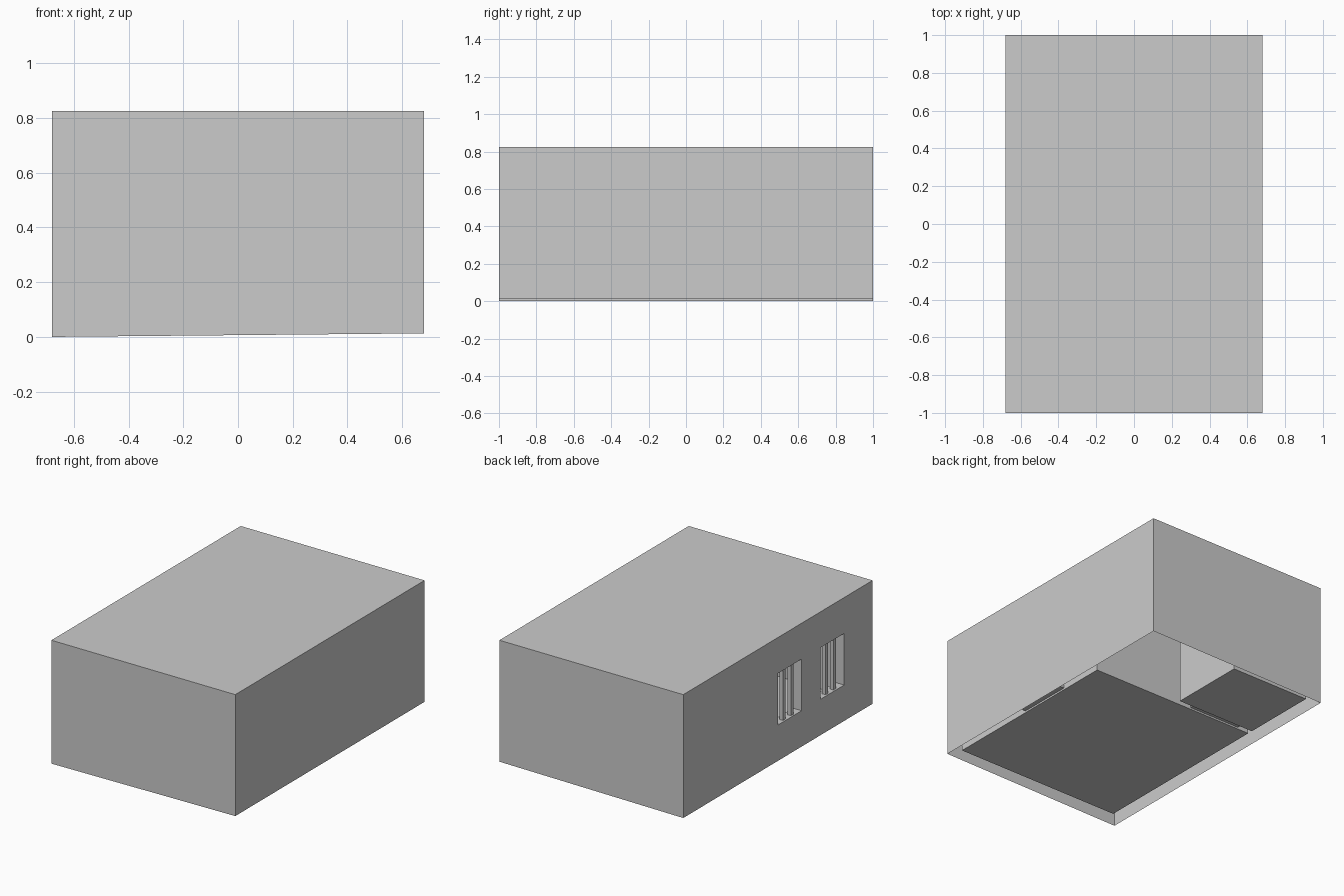
import bpy
import bmesh

cube = bpy.data.objects.get("Cube")
if cube:
    bpy.data.objects.remove(cube, do_unlink=True)

# Single plain wall colour
grey = bpy.data.materials.new("plain_grey")
grey.use_nodes = True
colour = (0.6, 0.6, 0.6, 1)
grey.diffuse_color = colour
grey.node_tree.nodes["Principled BSDF"].inputs["Base Color"].default_value = colour


def box(name, lo, hi, skip=(), holes=None, inward=False, slope=0):
    """Thin-sided box. skip lists absent (axis, side) faces; holes maps a
    face to opening volumes; slope tilts the bottom rim along x."""
    holes = holes or {}
    bm = bmesh.new()
    for axis in range(3):
        u, v = (axis + 1) % 3, (axis + 2) % 3
        for side in range(2):
            if (axis, side) in skip:
                continue
            cuts = holes.get((axis, side), [])
            us = sorted({lo[u], hi[u]} | {c[k][u] for c in cuts for k in (0, 1)})
            vs = sorted({lo[v], hi[v]} | {c[k][v] for c in cuts for k in (0, 1)})
            for u0, u1 in zip(us, us[1:]):
                for v0, v1 in zip(vs, vs[1:]):
                    um, vm = (u0 + u1) / 2, (v0 + v1) / 2
                    if any(a[u] < um < b[u] and a[v] < vm < b[v] for a, b in cuts):
                        continue
                    corners = []
                    for cu, cv in ((u0, v0), (u1, v0), (u1, v1), (u0, v1)):
                        p = [0, 0, 0]
                        p[axis], p[u], p[v] = (lo, hi)[side][axis], cu, cv
                        corners.append(bm.verts.new(p))
                    if (side == 0) != inward:
                        corners.reverse()
                    bm.faces.new(corners)
    bmesh.ops.remove_doubles(bm, verts=bm.verts, dist=0.0001)
    for vert in bm.verts:
        if slope and vert.co.z < lo[2] + 0.001:
            vert.co.z += slope * (vert.co.x - lo[0])
    mesh = bpy.data.meshes.new(name)
    bm.to_mesh(mesh)
    bm.free()
    mesh.materials.append(grey)
    obj = bpy.data.objects.new(name, mesh)
    bpy.context.collection.objects.link(obj)
    return obj


# Main dimensions
X, Y, H = 0.68, 1.0, 0.825
WALL, FLOOR, CEIL = 0.065, 0.033, 0.76
IX, IY = X - WALL, Y - WALL
PART0, PART1 = 0.375, 0.41

# Openings as volumes through the walls
windows = [((-X, y, 0.24), (-IX, y + 0.25, 0.585)) for y in (-0.7, -0.25)]
entrance = ((IX, -0.32, 0.045), (IX + 0.035, 0.055, 0.55))
doorway = ((-0.53, PART0, 0.045), (-0.145, PART1, 0.55))

# Outer shell, open underneath
box("outer_shell", (-X, -Y, 0), (X, Y, H), skip=[(2, 0)],
    holes={(0, 0): windows}, slope=0.0095)

# Inner rooms
box("main_room", (-IX, -IY, FLOOR), (IX, PART0, CEIL), inward=True,
    holes={(0, 0): windows, (0, 1): [entrance], (1, 1): [doorway]})
box("small_room", (-IX, PART1, FLOOR), (-0.03, IY, CEIL), inward=True,
    holes={(1, 0): [doorway]})

# Entrance recess and passage between the rooms
box("entrance_recess", *entrance, skip=[(0, 0)], inward=True)
box("doorway_passage", *doorway, skip=[(1, 0), (1, 1)], inward=True)

# Window reveals, each with two upright bars
BAR = 0.025
for i, (lo, hi) in enumerate(windows):
    box(f"window_reveal_{i + 1}", lo, hi, skip=[(0, 0), (0, 1)], inward=True)
    for j in (1, 2):
        y = lo[1] + (hi[1] - lo[1]) * j / 3
        box(f"window_bar_{i + 1}_{j}", (-X + 0.012, y - BAR / 2, lo[2]),
            (-X + 0.012 + BAR, y + BAR / 2, hi[2]), skip=[(2, 0), (2, 1)])
